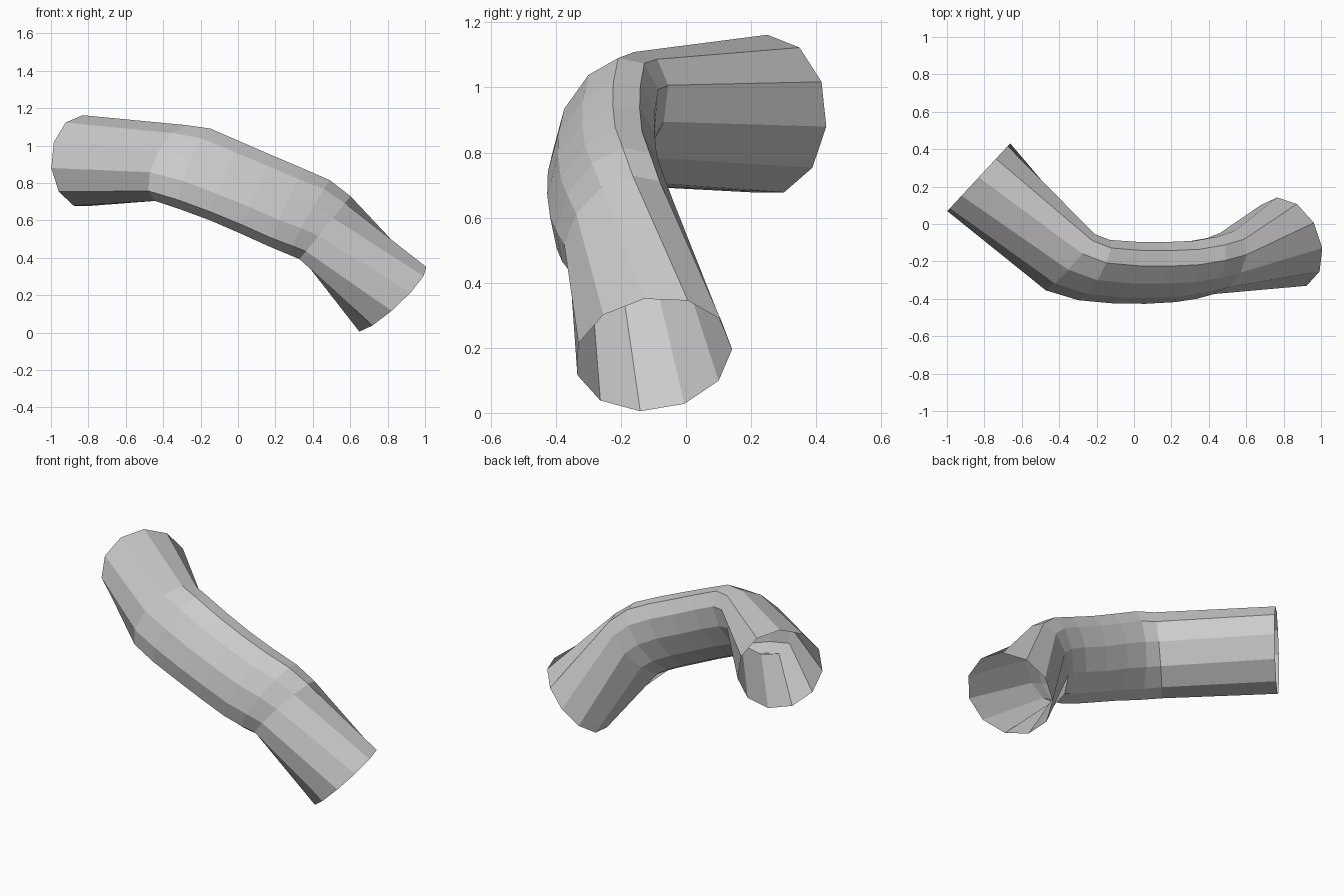
import bpy, bmesh
from math import sin, cos, pi, radians, sqrt
from mathutils import Vector

SIDES = 11

# Each ring: centre, half axis sideways, half axis upwards, rotation of first corner, diagonal skew
RINGS = [
    ((-0.83, 0.25, 0.915), (0.17, 0.183, 0), (0, 0, 0.247), 0, 0),
    ((-0.345, -0.205, 0.905), (0.118, 0.148, 0), (0.04, 0.01, 0.205), 14, 0.33),
    ((-0.22, -0.245, 0.875), (0.06, 0.163, 0), (0.06, 0, 0.218), 13, 0.37),
    ((-0.06, -0.258, 0.81), (0.025, 0.167, 0), (0.08, 0, 0.21), 12, 0.39),
    ((0.10, -0.26, 0.74), (0.01, 0.167, 0), (0.085, 0, 0.21), 12, 0.39),
    ((0.26, -0.252, 0.67), (0.01, 0.166, 0), (0.09, 0, 0.21), 12, 0.39),
    ((0.38, -0.232, 0.617), (0.01, 0.168, 0), (0.11, 0, 0.2), 13, 0.37),
    ((0.465, -0.205, 0.56), (0, 0.17, 0), (0.138, 0, 0.17), 14, 0.35),
    ((0.82, -0.10, 0.18), (-0.05, 0.242, 0.02), (0.182, 0, 0.174), 26, 0),
]

bm = bmesh.new()
loops = []
for centre, side, up, turn, skew in RINGS:
    c, u, v = Vector(centre), Vector(side), Vector(up)
    u, v = u + v * skew, v * sqrt(1 - skew * skew)
    angles = [radians(turn) + 2 * pi * i / SIDES for i in range(SIDES)]
    loops.append([bm.verts.new(c + u * sin(a) + v * cos(a)) for a in angles])

# Open tube wall between neighbouring rings
for a, b in zip(loops, loops[1:]):
    for i in range(SIDES):
        j = (i + 1) % SIDES
        bm.faces.new((a[i], a[j], b[j], b[i]))
bmesh.ops.recalc_face_normals(bm, faces=bm.faces)

# Flat-faced bent pipe
mesh = bpy.data.meshes.new("bent_pipe")
bm.to_mesh(mesh)
bm.free()
pipe = bpy.data.objects.new("bent_pipe", mesh)
bpy.context.collection.objects.link(pipe)
